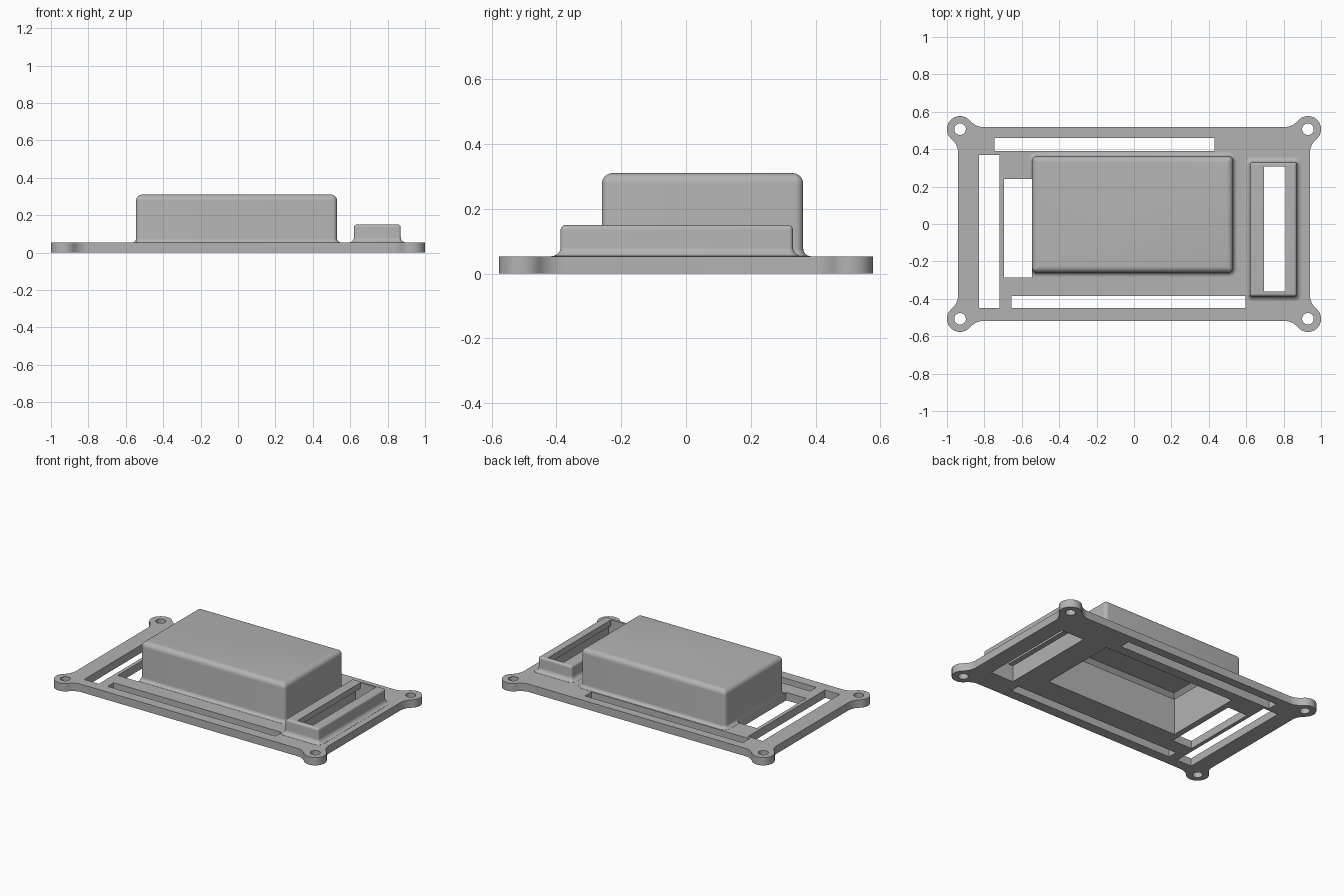
import bpy, bmesh, math
from mathutils import Vector

cube = bpy.data.objects.get("Cube")
if cube:
    bpy.data.objects.remove(cube, do_unlink=True)

THICK = 0.053

grey = bpy.data.materials.new("plain grey")
grey.use_nodes = True
colour = (0.45, 0.45, 0.45, 1)
grey.diffuse_color = colour
grey.node_tree.nodes["Principled BSDF"].inputs["Base Color"].default_value = colour


def loft(name, rings):
    """Solid through matching closed rings of points, bottom to top."""
    bm = bmesh.new()
    loops = [[bm.verts.new(p) for p in ring] for ring in rings]
    for low, high in zip(loops, loops[1:]):
        for i in range(len(low)):
            j = (i + 1) % len(low)
            bm.faces.new((low[i], low[j], high[j], high[i]))
    bm.faces.new(loops[0][::-1])
    bm.faces.new(loops[-1])
    bmesh.ops.recalc_face_normals(bm, faces=bm.faces)
    mesh = bpy.data.meshes.new(name)
    bm.to_mesh(mesh)
    bm.free()
    mesh.materials.append(grey)
    obj = bpy.data.objects.new(name, mesh)
    bpy.context.collection.objects.link(obj)
    return obj


def arc(cx, cy, r, start, end, steps):
    angles = [start + (end - start) * i / steps for i in range(steps + 1)]
    return [(cx + r * math.cos(a), cy + r * math.sin(a)) for a in angles]


def round_rect(box, grow, r, z):
    """Ring of a rounded rectangle, grown outwards by an offset."""
    x0, x1, y0, y1 = box
    r = max(r, 0.004)
    pts = []
    for k, (x, sx, y, sy) in enumerate(((x1, 1, y1, 1), (x0, -1, y1, 1),
                                        (x0, -1, y0, -1), (x1, 1, y0, -1))):
        cx, cy = x + sx * (grow - r), y + sy * (grow - r)
        pts += arc(cx, cy, r, k * math.pi / 2, (k + 1) * math.pi / 2, 6)
    return [(x, y, z) for x, y in pts]


def cover(name, box, top, edge, foot, corner):
    """Raised box with a rounded top edge and a flared foot."""
    profile = [(foot, THICK / 2)]
    for i in range(7):
        a = math.pi / 2 * i / 6
        profile.append((foot * (1 - math.sin(a)),
                        THICK + 0.001 + foot * (1 - math.cos(a))))
    for i in range(7):
        a = math.pi / 2 * i / 6
        profile.append((-edge * (1 - math.cos(a)), top - edge * (1 - math.sin(a))))
    return loft(name, [round_rect(box, g, corner + g, z) for g, z in profile])


def block(name, box, z0, z1):
    x0, x1, y0, y1 = box
    ring = [(x0, y0), (x1, y0), (x1, y1), (x0, y1)]
    return loft(name, [[(x, y, z) for x, y in ring] for z in (z0, z1)])


def combine(target, other, operation):
    mod = target.modifiers.new(operation, "BOOLEAN")
    mod.operation = operation
    mod.solver = "EXACT"
    mod.object = other
    bpy.context.view_layer.objects.active = target
    bpy.ops.object.modifier_apply(modifier=mod.name)
    bpy.data.objects.remove(other, do_unlink=True)


# Base plate outline: round ears blended into straight sides, mirrored four ways
half_x, half_y = 0.94, 0.518
ear = Vector((0.93, 0.507))
ear_r, blend = 0.07, 0.1
reach = ear_r + blend
side = Vector((half_x + blend, 0))
side.y = ear.y - math.sqrt(reach ** 2 - (side.x - ear.x) ** 2)
back = Vector((0, half_y + blend))
back.x = ear.x - math.sqrt(reach ** 2 - (back.y - ear.y) ** 2)
to_side = math.atan2(side.y - ear.y, side.x - ear.x)
to_back = math.atan2(back.y - ear.y, back.x - ear.x)
quarter = (arc(side.x, side.y, blend, math.pi, to_side + math.pi, 8)
           + arc(ear.x, ear.y, ear_r, to_side, to_back, 28)[1:-1]
           + arc(back.x, back.y, blend, to_back - math.pi, -math.pi / 2, 8))
outline = []
for sx, sy in ((1, 1), (-1, 1), (-1, -1), (1, -1)):
    pts = [(x * sx, y * sy) for x, y in quarter]
    outline += pts if sx * sy > 0 else pts[::-1]
plate = loft("cover_plate", [[(x, y, z) for x, y in outline] for z in (0, THICK)])

# Raised covers
case_box = (-0.545, 0.53, -0.26, 0.362)
combine(plate, cover("main_cover", case_box, 0.31, 0.033, 0.022, 0.025), "UNION")
port_box = (0.62, 0.87, -0.387, 0.33)
combine(plate, cover("port_cover", port_box, 0.15, 0.015, 0.028, 0.012), "UNION")

# Hollow under the main cover, with a chamfered ceiling
x0, x1, y0, y1 = case_box
rings = []
for inset, z in ((0.04, -0.1), (0.04, 0.245), (0.065, 0.27)):
    a, b, c, d = x0 + inset, x1 - inset, y0 + inset, y1 - inset
    rings.append([(a, c, z), (b, c, z), (b, d, z), (a, d, z)])
combine(plate, loft("main_hollow", rings), "DIFFERENCE")

# Slots through the plate
slots = ((-0.745, 0.43, 0.39, 0.46), (-0.655, 0.595, -0.45, -0.385),
         (-0.83, -0.72, -0.45, 0.37), (-0.695, -0.546, -0.285, 0.24))
for box in slots:
    combine(plate, block("slot", box, -0.1, 0.2), "DIFFERENCE")

# Port opening and the wider pocket below it
combine(plate, block("port_slot", (0.695, 0.81, -0.36, 0.308), -0.1, 0.3), "DIFFERENCE")
combine(plate, block("port_pocket", (0.66, 0.83, -0.36, 0.308), -0.1, 0.11), "DIFFERENCE")

# Screw holes in the ears
for sx in (-1, 1):
    for sy in (-1, 1):
        circle = arc(sx * ear.x, sy * ear.y, 0.031, 0, 2 * math.pi, 32)[:-1]
        hole = loft("hole", [[(x, y, z) for x, y in circle] for z in (-0.1, 0.2)])
        combine(plate, hole, "DIFFERENCE")

# Smooth shading with sharp edges kept
bpy.ops.object.select_all(action="DESELECT")
plate.select_set(True)
bpy.context.view_layer.objects.active = plate
bpy.ops.object.shade_smooth_by_angle(angle=math.radians(30))
